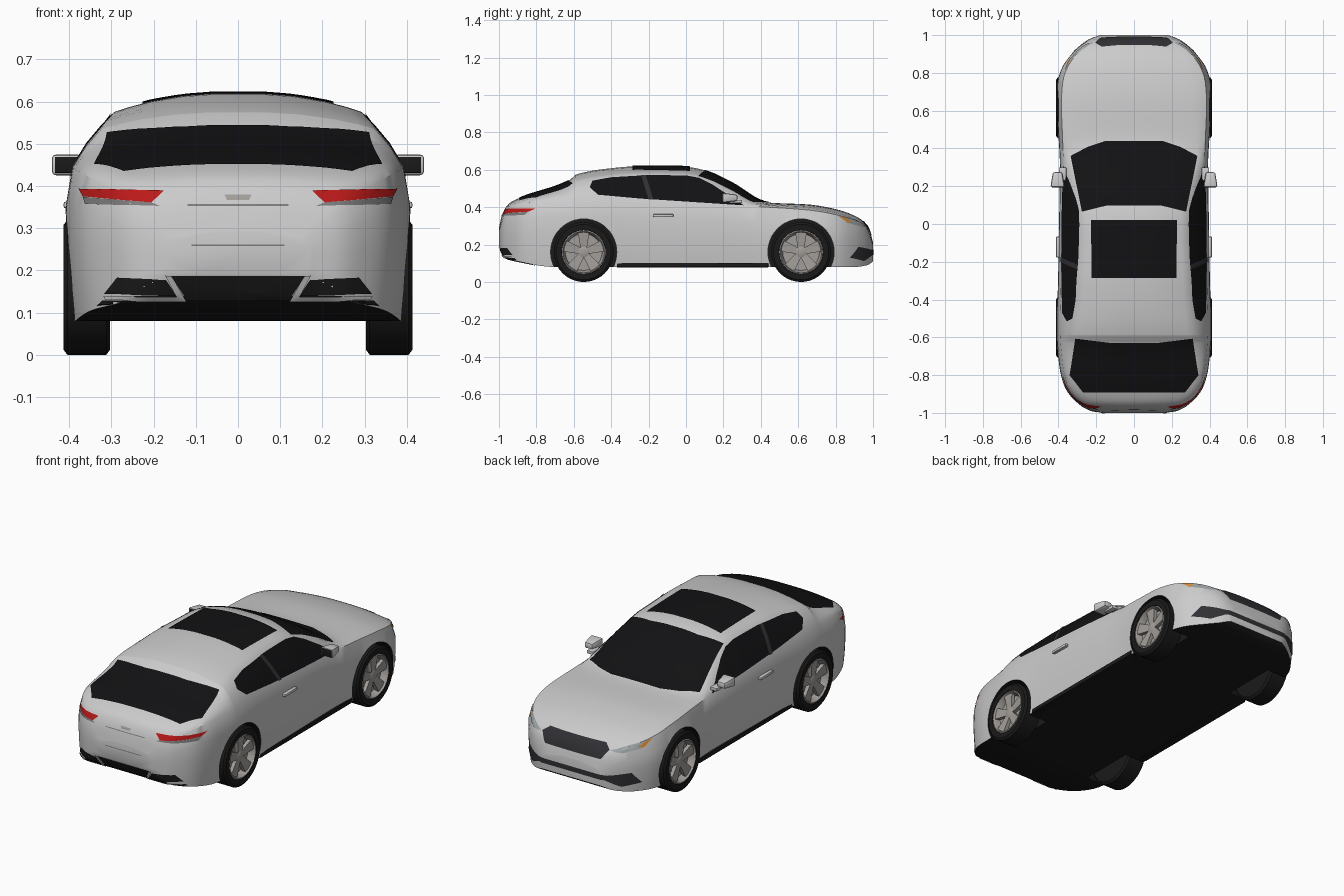
import bpy, bmesh, math
from mathutils import Vector
from mathutils.bvhtree import BVHTree

if "Cube" in bpy.data.objects:
    bpy.data.objects.remove(bpy.data.objects["Cube"])


def material(name, r, g, b):
    m = bpy.data.materials.new(name)
    m.diffuse_color = (r, g, b, 1)
    m.use_nodes = True
    m.node_tree.nodes["Principled BSDF"].inputs["Base Color"].default_value = m.diffuse_color
    return m


PAINT = material("paint", .75, .75, .75)
BLACK = material("black", .01, .01, .01)
GLASS = material("glass", .006, .006, .007)
DARK = material("dark_trim", .03, .03, .035)
RED = material("red_lens", .5, .01, .01)
LENS = material("clear_lens", .35, .38, .4)
AMBER = material("amber_lens", .7, .25, .03)
METAL = material("rim_metal", .36, .34, .32)
SEAM = material("seam", .2, .2, .2)


def finish(name, bm, mat, angle=35):
    me = bpy.data.meshes.new(name)
    bm.to_mesh(me)
    bm.free()
    ob = bpy.data.objects.new(name, me)
    bpy.context.collection.objects.link(ob)
    me.materials.append(mat)
    smooth(ob, angle)
    return ob


def smooth(ob, angle):
    bpy.ops.object.select_all(action='DESELECT')
    ob.select_set(True)
    bpy.context.view_layer.objects.active = ob
    bpy.ops.object.shade_smooth_by_angle(angle=math.radians(angle))


def curve(*keys):
    """Smooth monotone interpolation through (y, value) keys."""
    xs, vs = zip(*keys)
    n = len(xs)
    d = [(vs[i + 1] - vs[i]) / (xs[i + 1] - xs[i]) for i in range(n - 1)]
    m = [d[0]] + [0 if a * b <= 0 else 2 * a * b / (a + b) for a, b in zip(d, d[1:])] + [d[-1]]

    def f(x):
        i = max(0, min(n - 2, sum(x >= k for k in xs) - 1))
        h = xs[i + 1] - xs[i]
        t = (x - xs[i]) / h
        return (vs[i] * (1 + 2 * t) * (1 - t) ** 2 + vs[i + 1] * t * t * (3 - 2 * t)
                + h * t * (1 - t) * (m[i] * (1 - t) - m[i + 1] * t))
    return f


# Body guide curves along the length (tail at -y, nose at +y)
top = curve((-1, .29), (-.985, .355), (-.97, .39), (-.94, .425), (-.62, .547), (-.59, .575), (-.42, .607),
            (-.25, .62), (0, .617), (.1, .598), (.25, .53), (.44, .425), (.65, .415), (.8, .39),
            (.92, .345), (.97, .30), (.99, .25), (1, .21))
bottom = curve((-1, .19), (-.97, .13), (-.9, .11), (-.7, .08), (.9, .08), (.97, .09), (1, .11))
half = curve((-1, .17), (-.985, .24), (-.95, .295), (-.9, .345), (-.85, .372), (-.75, .396), (-.55, .41),
             (-.3, .402), (0, .397), (.3, .392), (.5, .402), (.65, .41), (.75, .405), (.82, .385),
             (.9, .33), (.95, .275), (.985, .22), (1, .18))
belt = curve((-1, .27), (-.97, .355), (-.93, .39), (-.8, .43), (-.5, .445), (0, .425), (.35, .405),
             (.65, .385), (.8, .36), (.92, .32), (.97, .28), (1, .19))
belt_k = curve((-1, .93), (-.8, .95), (0, .965), (.4, .95), (.9, .92), (1, .9))
rail = curve((-1, .12), (-.97, .2), (-.93, .26), (-.88, .30), (-.75, .335), (-.6, .325), (-.4, .30),
             (0, .285), (.07, .285), (.2, .305), (.36, .335), (.5, .33), (.8, .29), (.9, .25), (1, .12))
drop = curve((-1, .015), (-.9, .02), (-.75, .03), (-.6, .04), (-.2, .045), (.3, .047), (.45, .012),
             (.9, .016), (1, .01))


def section(y):
    h, zb, zs, r, zt = half(y), bottom(y), belt(y), rail(y), top(y)
    side = [(h * .5, zb), (h * .965, zb), (h * .985, zb + .2 * (zs - zb)), (h, zb + .5 * (zs - zb)),
            (h * .995, zb + .75 * (zs - zb)), (h * belt_k(y), zs)]
    zr = zt - drop(y)
    side.append(((h * belt_k(y) + r) / 2 + .004, (zs + zr) / 2 + .002))
    side += [(r * k, zt - drop(y) * k ** 2.4) for k in (1, .88, .7, .45, .2)]
    return [(x, y, z) for x, z in side] + [(-x, y, z) for x, z in reversed(side)]


# Lofted body shell
ys = sorted([math.sin(math.pi / 2 * (i / 30 - 1)) for i in range(61)] + [-.62, -.59])
bm = bmesh.new()
rings = [[bm.verts.new(p) for p in section(y)] for y in ys]
n = len(rings[0])
for a, b in zip(rings, rings[1:]):
    for i in range(n):
        bm.faces.new((a[i], a[(i + 1) % n], b[(i + 1) % n], b[i]))
bm.faces.new(rings[0])
bm.faces.new(rings[-1])
bmesh.ops.recalc_face_normals(bm, faces=bm.faces[:])
surface = BVHTree.FromBMesh(bm)
body = finish("body", bm, PAINT)

# Wheel arches cut from the body
AXLES, R = (-.547, .615), .16
ARCH = .177
for y in AXLES:
    for s in (-1, 1):
        bpy.ops.mesh.primitive_cylinder_add(vertices=48, radius=ARCH, depth=.3,
                                            location=(s * .42, y, R), rotation=(0, math.pi / 2, 0))
        cutter = bpy.context.object
        cutter.name = "arch_cutter"
        cutter.hide_render = True
        mod = body.modifiers.new("arch", 'BOOLEAN')
        mod.object, mod.operation, mod.solver = cutter, 'DIFFERENCE', 'EXACT'
        bpy.context.view_layer.objects.active = body
        bpy.ops.object.modifier_apply(modifier=mod.name)
        bpy.data.objects.remove(cutter)
me = body.data
me.materials.clear()
me.materials.append(PAINT)
me.materials.append(BLACK)
for f in me.polygons:
    pts = [me.vertices[i].co for i in f.vertices]
    in_arch = any(all(math.hypot(p.y - y, p.z - R) < ARCH + .001 for p in pts) for y in AXLES)
    f.material_index = int(in_arch or f.normal.z < -.6)
smooth(body, 35)


def panel(name, outline, axis, sign, mat, lift=.003, step=.03):
    """Flat outline projected onto the body along one axis."""
    u, v = [k for k in range(3) if k != axis]
    bm = bmesh.new()
    vs = []
    for a, b in outline:
        p = [0, 0, 0]
        p[axis], p[u], p[v] = 2 * sign, a, b
        vs.append(bm.verts.new(p))
    bm.faces.new(vs)
    bmesh.ops.triangulate(bm, faces=bm.faces[:])
    for k in (u, v):
        no = Vector([float(k == j) for j in range(3)])
        lo, hi = min(p.co[k] for p in bm.verts), max(p.co[k] for p in bm.verts)
        for i in range(math.ceil(lo / step), math.floor(hi / step) + 1):
            bmesh.ops.bisect_plane(bm, geom=bm.verts[:] + bm.edges[:] + bm.faces[:],
                                   plane_co=no * i * step, plane_no=no)
    d = Vector([-float(sign) * (axis == j) for j in range(3)])
    missed = []
    for p in bm.verts:
        hit, normal, _, _ = surface.ray_cast(p.co, d)
        if hit is None:
            missed.append(p)
        else:
            p.co = hit + normal * lift
    bmesh.ops.delete(bm, geom=missed, context='VERTS')
    bm.normal_update()
    bmesh.ops.reverse_faces(bm, faces=[f for f in bm.faces if f.normal.dot(d) > 0])
    return finish(name, bm, mat)


def sym(pts):
    return pts + [(-x, y) for x, y in reversed(pts)]


def pair(name, pts, sign, mat, lift=.003):
    panel(name + "_right", pts, 1, sign, mat, lift)
    panel(name + "_left", [(-x, z) for x, z in pts], 1, sign, mat, lift)


# Glass seen from above
panel("windscreen", sym([(.14, .098), (.275, .065), (.335, .36), (.24, .41), (.15, .44)]), 2, 1, GLASS)
panel("sunroof", sym([(.225, -.285), (.225, .02)]), 2, 1, GLASS, .005)
panel("rear_window", sym([(.13, -.628), (.31, -.605), (.34, -.80), (.27, -.89)]), 2, 1, GLASS)

# Side glass and door pillars
for s, side in ((1, "right"), (-1, "left")):
    panel("side_window_" + side, [(.31, .408), (.14, .52), (.07, .555), (0, .568), (-.2, .57), (-.4, .558),
                                  (-.50, .54), (-.515, .505), (-.47, .465), (-.25, .445)], 0, s, GLASS)
    panel("pillar_" + side, [(-.175, .437), (-.2, .438), (-.24, .568), (-.215, .568)], 0, s, DARK, .006)

# Tail details
pair("tail_light", [(.175, .388), (.375, .393), (.365, .375), (.205, .36)], -1, RED)
pair("tail_light_base", [(.205, .36), (.365, .374), (.36, .357), (.185, .352)], -1, SEAM)
panel("rear_diffuser", sym([(.16, .188), (.12, .13)]), 1, -1, BLACK)
pair("rear_vent", [(.145, .14), (.17, .178), (.285, .183), (.315, .145)], -1, BLACK)
pair("vent_trim", [(.122, .13), (.158, .188), (.172, .188), (.145, .14), (.315, .14), (.31, .13)], -1, PAINT, .006)
panel("rear_skirt", sym([(.32, .129), (.36, .085)]), 1, -1, BLACK)
panel("plate_recess_top", sym([(.12, .356), (.12, .352)]), 1, -1, SEAM)
panel("plate_recess_bottom", sym([(.11, .262), (.11, .258)]), 1, -1, SEAM)
panel("lid_handle", sym([(.032, .378), (.026, .366)]), 1, -1, METAL)

# Nose details
panel("grille", sym([(.17, .325), (.205, .30), (.17, .25)]), 1, 1, DARK)
panel("front_intake", sym([(.21, .172), (.31, .188), (.345, .13), (.27, .112), (.20, .145)]), 1, 1, DARK)
pair("headlight", [(.21, .298), (.27, .292), (.345, .315), (.362, .352), (.30, .332)], 1, LENS)
pair("indicator", [(.325, .318), (.345, .316), (.362, .352), (.345, .345)], 1, AMBER, .005)


def box(name, centre, size, mat, bevel=.004, taper=1):
    """Bevelled box; taper narrows its +y end."""
    bm = bmesh.new()
    bmesh.ops.create_cube(bm, size=1)
    for v in bm.verts:
        k = taper if v.co.y > 0 else 1
        v.co = Vector((v.co.x * size[0] * k, v.co.y * size[1], v.co.z * size[2] * k)) + Vector(centre)
    bmesh.ops.bevel(bm, geom=bm.edges[:], offset=bevel, segments=2, affect='EDGES', profile=.5)
    return finish(name, bm, mat)


# Mirrors, handles and sills
for s, side in ((1, "right"), (-1, "left")):
    box("mirror_" + side, (s * .405, .235, .45), (.075, .08, .052), PAINT, .01, .65)
    box("mirror_glass_" + side, (s * .405, .196, .45), (.058, .006, .038), BLACK, .002)
    box("mirror_arm_" + side, (s * .378, .265, .43), (.04, .07, .018), PAINT, .004)
    box("door_handle_" + side, (s * .402, -.122, .355), (.022, .11, .016), PAINT, .005)
    box("sill_" + side, (s * .37, .035, .09), (.044, .81, .024), BLACK, .003)


def lathe(name, profile, centre, s, mat, seg=40):
    """Spin (x, radius) points around the axle."""
    bm = bmesh.new()
    rings = [[bm.verts.new((centre[0] + s * x, centre[1] + r * math.cos(2 * math.pi * i / seg),
                            centre[2] + r * math.sin(2 * math.pi * i / seg))) for i in range(seg)]
             for x, r in profile]
    for a, b in zip(rings, rings[1:]):
        for i in range(seg):
            bm.faces.new((a[i], a[(i + 1) % seg], b[(i + 1) % seg], b[i]))
    for ring in (rings[0], rings[-1]):
        bm.faces.new(ring)
    bmesh.ops.recalc_face_normals(bm, faces=bm.faces[:])
    return finish(name, bm, mat)


# Wheels: tyre, dish, hub and five spokes
for y, end in zip(AXLES, ("rear", "front")):
    for s, side in ((1, "right"), (-1, "left")):
        c, tag = (s * .358, y, R), f"{end}_{side}"
        lathe("tyre_" + tag, [(-.055, .1), (-.055, .148), (-.046, .16), (.046, .16), (.055, .148),
                              (.055, .118), (.04, .112), (.01, .11)], c, s, BLACK)
        lathe("rim_" + tag, [(.012, .117), (.052, .117), (.055, .111), (.042, .104), (.018, .098)], c, s, METAL)
        lathe("hub_" + tag, [(.015, .032), (.038, .03), (.042, .022)], c, s, METAL, 20)
        bm = bmesh.new()
        for k in range(5):
            a = math.radians(90 + 72 * k)
            quad = []
            for r, w, x in ((.015, -.016, .038), (.106, -.031, .046), (.106, .031, .046), (.015, .016, .038)):
                quad.append(bm.verts.new((c[0] + s * x, y + r * math.cos(a) - w * math.sin(a),
                                          R + r * math.sin(a) + w * math.cos(a))))
            f = bm.faces.new(quad)
            g = bmesh.ops.extrude_face_region(bm, geom=[f])["geom"]
            bmesh.ops.translate(bm, vec=(-s * .02, 0, 0), verts=[v for v in g if isinstance(v, bmesh.types.BMVert)])
        bmesh.ops.recalc_face_normals(bm, faces=bm.faces[:])
        finish("spokes_" + tag, bm, METAL)
